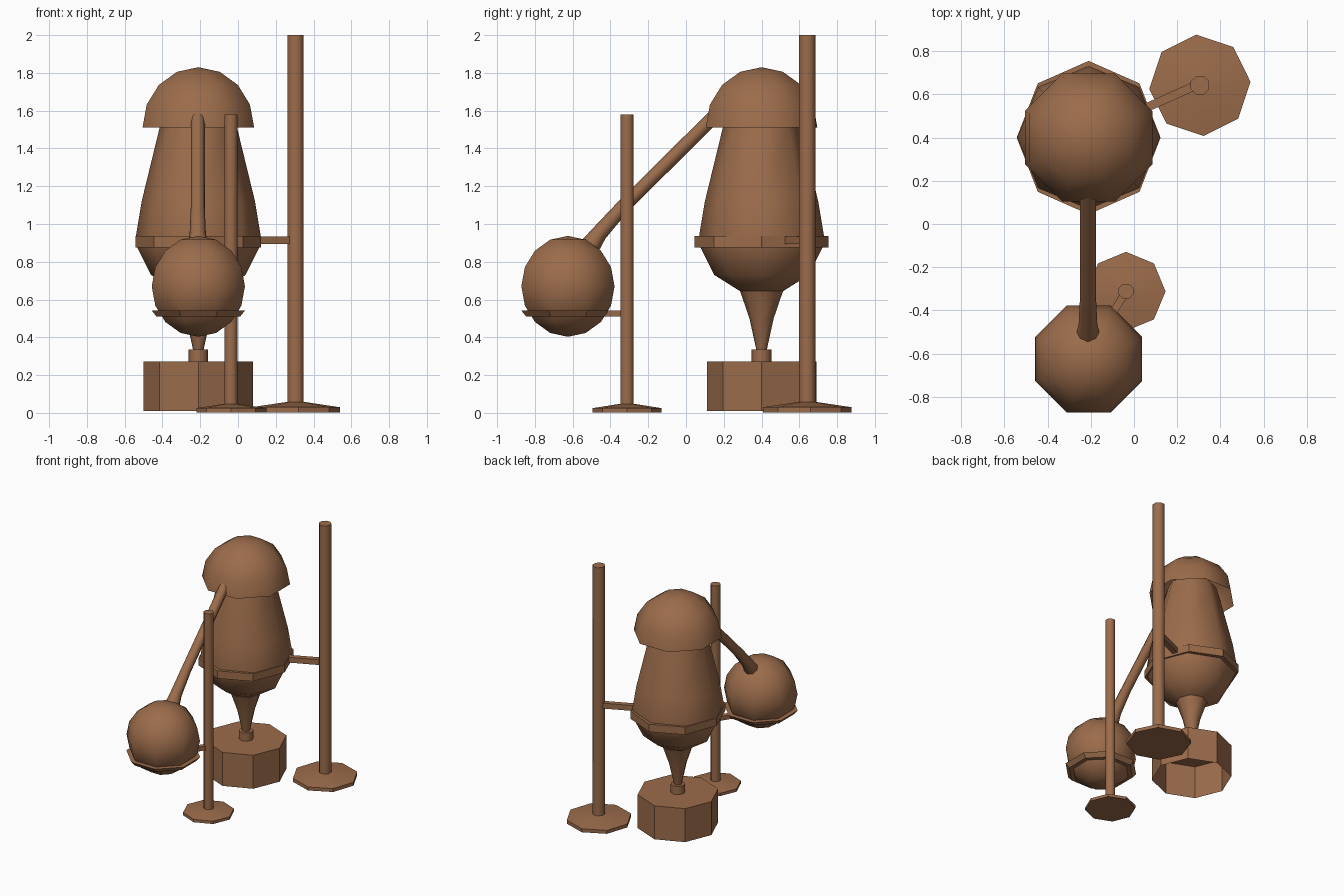
import bpy, bmesh
from math import sin, cos, pi, radians, degrees, atan2
from mathutils import Vector

if "Cube" in bpy.data.objects:
    bpy.data.objects.remove(bpy.data.objects["Cube"])

mat = bpy.data.materials.new("brown")
mat.diffuse_color = (0.33, 0.15, 0.07, 1)
mat.use_nodes = True
mat.node_tree.nodes["Principled BSDF"].inputs["Base Color"].default_value = mat.diffuse_color


def finish(ob, angle=50):
    bpy.ops.object.select_all(action='DESELECT')
    ob.select_set(True)
    bpy.context.view_layer.objects.active = ob
    bpy.ops.object.shade_smooth_by_angle(angle=radians(angle))


def lathe(name, centre, profile, n=8, rot=0, closed=False, sy=1.0, angle=50):
    """Spin (radius, z) points listed up the outside; zero radii become poles."""
    bm = bmesh.new()
    rings = []
    for r, z in profile:
        rings.append([bm.verts.new((centre[0] + r * cos(2 * pi * i / n + radians(rot)),
                                    centre[1] + r * sy * sin(2 * pi * i / n + radians(rot)), z))
                      for i in range(n)])
    pairs = list(zip(rings, rings[1:]))
    if closed:
        pairs.append((rings[-1], rings[0]))
    for a, b in pairs:
        for i in range(n):
            j = (i + 1) % n
            bm.faces.new((a[i], a[j], b[j], b[i]))
    bmesh.ops.remove_doubles(bm, verts=bm.verts, dist=1e-5)
    me = bpy.data.meshes.new(name)
    bm.to_mesh(me)
    bm.free()
    me.materials.append(mat)
    ob = bpy.data.objects.new(name, me)
    bpy.context.collection.objects.link(ob)
    finish(ob, angle)
    return ob


def arc(radius, z, lo, hi, step=22.5):
    """Profile points on a sphere between two latitudes."""
    count = round((hi - lo) / step)
    return [(max(0, radius * cos(radians(lo + i * step))) if abs(lo + i * step) < 90 else 0,
             z + radius * sin(radians(lo + i * step))) for i in range(count + 1)]


def arm(name, start, end, z0, z1, width):
    """Horizontal square bar between two points."""
    a, b = Vector(start), Vector(end)
    bpy.ops.mesh.primitive_cube_add(size=1, location=(*((a + b) / 2), (z0 + z1) / 2))
    ob = bpy.context.object
    ob.name = name
    ob.scale = ((b - a).length, width, z1 - z0)
    ob.rotation_euler.z = atan2(b.y - a.y, b.x - a.x)
    ob.data.materials.append(mat)


def stand(name, centre, foot, edge, apex, pole, height, rot):
    lathe(name + "_foot", centre, [(0, 0.003), (foot, 0.003), (foot, edge), (pole, apex), (0, apex)],
          rot=rot, angle=20)
    lathe(name + "_pole", centre, [(0, apex - 0.02), (pole, apex - 0.02), (pole, height), (0, height)],
          rot=22.5)


VESSEL = (-0.21, 0.40)
FLASK = (-0.21, -0.625)

# Burner: open-bottomed box, nozzle and flame
lathe("burner", VESSEL, [(0.29, 0.01), (0.29, 0.272), (0, 0.272)], angle=30)
lathe("burner_nozzle", VESSEL, [(0.052, 0.27), (0.052, 0.335), (0, 0.335)], angle=50)
lathe("flame", VESSEL, [(0, 0.33), (0.028, 0.335), (0.064, 0.5), (0.112, 0.64), (0.12, 0.66)])

# Heated vessel with its domed cap
lathe("vessel", VESSEL, [(0, 0.615), (0.115, 0.645), (0.25, 0.73), (0.325, 0.88), (0.33, 0.94),
                         (0.30, 1.12), (0.205, 1.51), (0.18, 1.60)], angle=60)
lathe("vessel_cap", VESSEL, arc(0.32, 1.51, 0, 90), rot=22.5, angle=60)
lathe("vessel_ring", VESSEL, [(0.333, 0.876), (0.333, 0.936), (0.30, 0.936), (0.30, 0.876)],
      closed=True, sy=1.066, angle=30)

# Receiving flask with its tapered ring
lathe("flask", FLASK, arc(0.267, 0.67, -90, 90), rot=22.5, angle=60)
lathe("flask_ring", FLASK, [(0.24, 0.51), (0.268, 0.543), (0.215, 0.543), (0.20, 0.51)],
      rot=22.5, closed=True, angle=30)

# Pipe from the cap down to the flask, flaring at the lower end
curve = bpy.data.curves.new("pipe", 'CURVE')
curve.dimensions = '3D'
curve.bevel_depth = 1
curve.bevel_resolution = 2
spline = curve.splines.new('POLY')
path = [(0.17, 1.59, 0.037), (-0.34, 1.085, 0.037), (-0.46, 0.95, 0.043), (-0.56, 0.81, 0.065)]
spline.points.add(len(path) - 1)
for p, (y, z, r) in zip(spline.points, path):
    p.co = (-0.213, y, z, 1)
    p.radius = r
pipe = bpy.data.objects.new("pipe", curve)
bpy.context.collection.objects.link(pipe)
bpy.ops.object.select_all(action='DESELECT')
pipe.select_set(True)
bpy.context.view_layer.objects.active = pipe
bpy.ops.object.convert(target='MESH')
pipe = bpy.context.object
pipe.data.materials.clear()
pipe.data.materials.append(mat)
finish(pipe)

# Two stands and the arms that hold the rings
stand("tall_stand", (0.305, 0.642), 0.235, 0.03, 0.058, 0.046, 2.0, 4)
stand("short_stand", (-0.037, -0.312), 0.183, 0.025, 0.048, 0.037, 1.58, 0)
arm("tall_stand_arm", (0.06, 0.54), (0.305, 0.65), 0.893, 0.935, 0.04)
arm("short_stand_arm", (-0.115, -0.44), (-0.037, -0.312), 0.51, 0.543, 0.035)
